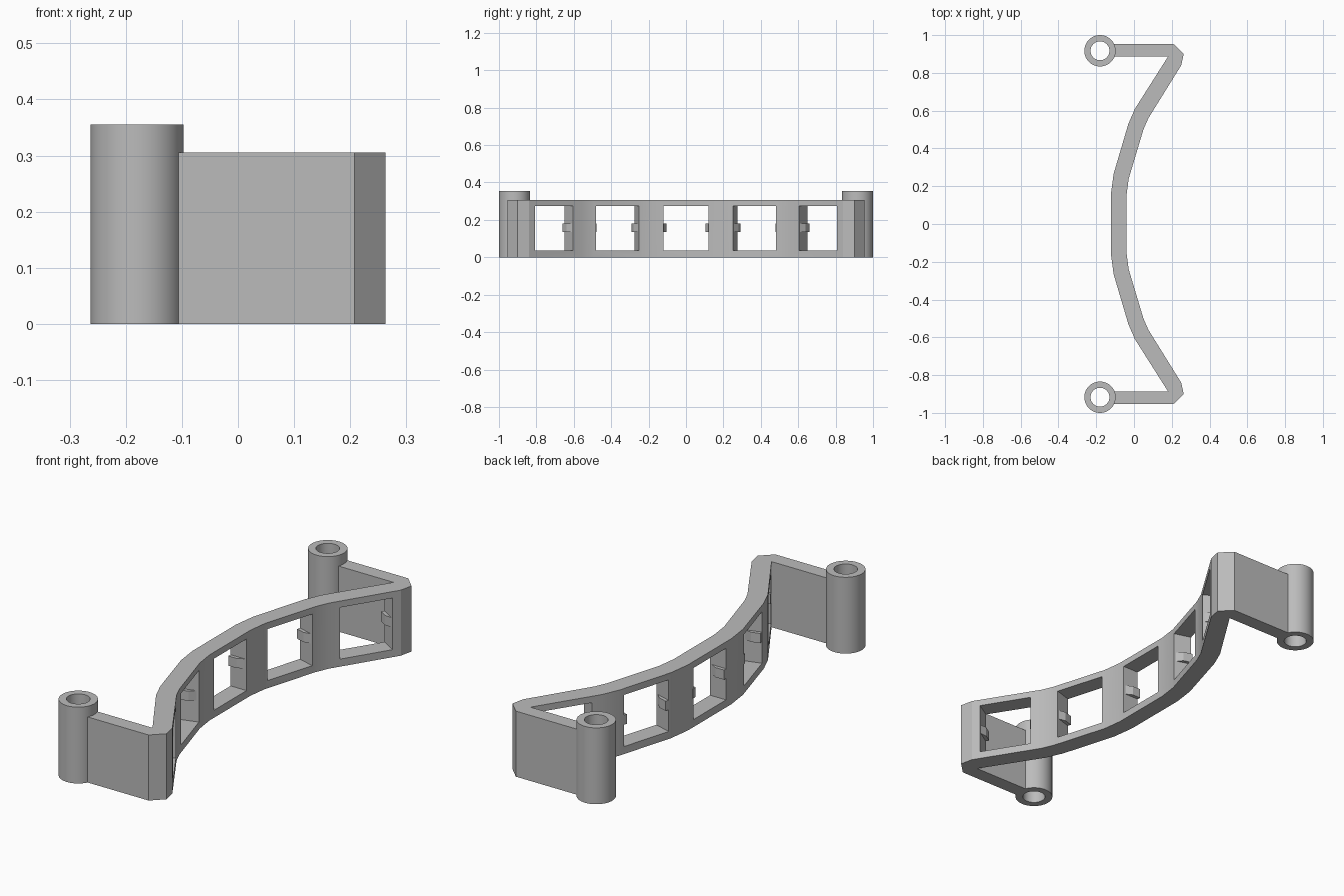
import bpy, bmesh, math
from mathutils import Vector, Matrix

cube = bpy.data.objects.get("Cube")
if cube:
    bpy.data.objects.remove(cube, do_unlink=True)

grey = bpy.data.materials.new("plain_grey")
grey.use_nodes = True
GREY = (0.5, 0.5, 0.5, 1)
grey.diffuse_color = GREY
grey.node_tree.nodes["Principled BSDF"].inputs["Base Color"].default_value = GREY


def make_object(name, bm):
    bmesh.ops.recalc_face_normals(bm, faces=bm.faces)
    mesh = bpy.data.meshes.new(name)
    bm.to_mesh(mesh)
    bm.free()
    mesh.materials.append(grey)
    obj = bpy.data.objects.new(name, mesh)
    bpy.context.collection.objects.link(obj)
    return obj


def add_prism(bm, points, z0, z1):
    """Extrude a plan outline from z0 to z1."""
    face = bm.faces.new([bm.verts.new((x, y, z0)) for x, y in points])
    new = bmesh.ops.extrude_face_region(bm, geom=[face])["geom"]
    bmesh.ops.translate(bm, vec=(0, 0, z1 - z0),
                        verts=[v for v in new if isinstance(v, bmesh.types.BMVert)])


def select_only(obj):
    bpy.ops.object.select_all(action="DESELECT")
    obj.select_set(True)
    bpy.context.view_layer.objects.active = obj


def smooth(obj):
    select_only(obj)
    bpy.ops.object.shade_smooth_by_angle(angle=math.radians(14))


HEIGHT = 0.305
WALL = 0.085
HALF = 0.12      # half width of a window

# Curved bracket with its two end arms, mirrored in y
outer = [(-0.04, 0.15), (-0.028, 0.24), (0.05, 0.50), (0.076, 0.56),
         (0.25, 0.84), (0.263, 0.90), (0.208, 0.954), (-0.11, 0.954)]
inner = [(-0.11, 0.886), (0.18, 0.886), (0.005, 0.61), (-0.03, 0.53),
         (-0.108, 0.265), (-0.122, 0.16)]
half = outer + inner
bm = bmesh.new()
add_prism(bm, half + [(x, -y) for x, y in reversed(half)], 0, HEIGHT)
bracket = make_object("curved_bracket", bm)

# Window positions: centre on the outer face, turn angle, side
windows = [(-0.04, 0.0, 0.0, 1)]
for side in (1, -1):
    windows += [(0.010, 0.3675, 16.7, side), (0.166, 0.705, 31.9, side)]


def place(window, points):
    """Map (along wall, depth into wall) points into plan positions."""
    cx, cy, angle, side = window
    a = math.radians(angle)
    return [(cx + u * math.sin(a) - d * math.cos(a),
             side * (cy + u * math.cos(a) + d * math.sin(a))) for u, d in points]


# Cut the windows square to each stretch of wall
bm = bmesh.new()
for w in windows:
    add_prism(bm, place(w, [(-HALF, -0.03), (HALF, -0.03), (HALF, 0.12), (-HALF, 0.12)]),
              0.035, 0.275)
cutter = make_object("window_cutter", bm)
cutter.hide_render = True
mod = bracket.modifiers.new("windows", "BOOLEAN")
mod.operation = "DIFFERENCE"
mod.solver = "EXACT"
mod.object = cutter
select_only(bracket)
bpy.ops.object.modifier_apply(modifier=mod.name)
bpy.data.objects.remove(cutter, do_unlink=True)
smooth(bracket)
weighted = bracket.modifiers.new("even_shading", "WEIGHTED_NORMAL")
weighted.keep_sharp = True

# Small ramped catches on both sides of each window
bm = bmesh.new()
catch = [(HALF + 0.005, 0.01), (HALF, 0.01), (HALF - 0.016, 0.04),
         (HALF - 0.016, WALL - 0.002), (HALF + 0.005, WALL - 0.002)]
for w in windows:
    for end in (1, -1):
        add_prism(bm, place(w, [(end * u, d) for u, d in catch]), 0.135, 0.18)
make_object("window_catches", bm)

# Hollow hinge tubes at the arm ends
for name, y in (("front_tube", -0.917), ("back_tube", 0.917)):
    bm = bmesh.new()
    ring = [bm.verts.new((r, 0, z)) for r, z in
            ((0.05, 0), (0.083, 0), (0.083, 0.355), (0.05, 0.355))]
    edges = [bm.edges.new((ring[i], ring[(i + 1) % 4])) for i in range(4)]
    bmesh.ops.spin(bm, geom=ring + edges, axis=(0, 0, 1), cent=(0, 0, 0),
                   angle=math.tau, steps=48, use_merge=True)
    bmesh.ops.remove_doubles(bm, verts=bm.verts, dist=0.0001)
    bmesh.ops.transform(bm, matrix=Matrix.Translation(Vector((-0.18, y, 0))), verts=bm.verts)
    smooth(make_object(name, bm))
